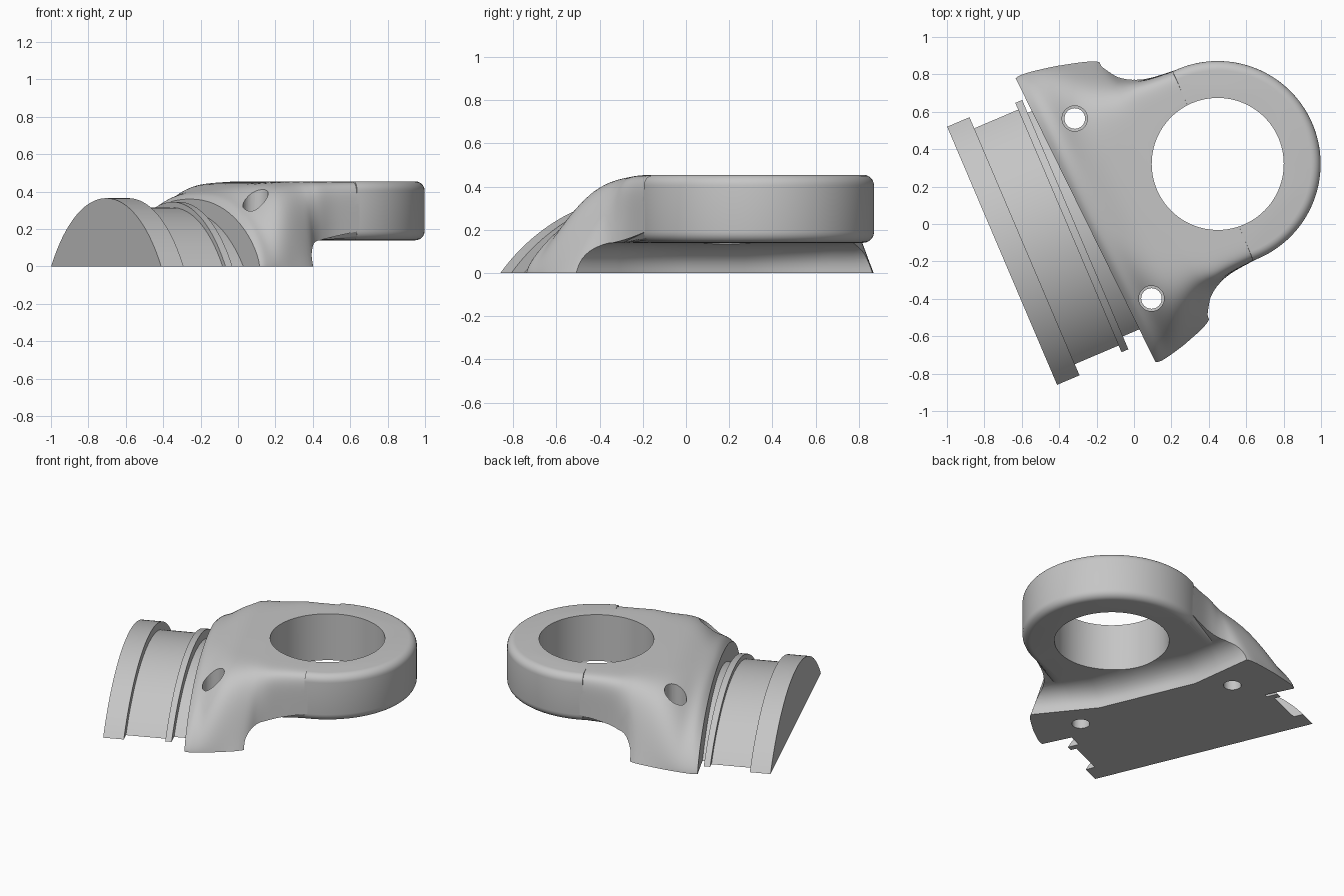
import bpy, bmesh, math
from mathutils import Vector

if "Cube" in bpy.data.objects:
    bpy.data.objects.remove(bpy.data.objects["Cube"], do_unlink=True)

grey = bpy.data.materials.new("plain grey")
grey.use_nodes = True
grey.diffuse_color = (0.56, 0.56, 0.56, 1)
grey.node_tree.nodes["Principled BSDF"].inputs["Base Color"].default_value = (0.56, 0.56, 0.56, 1)

AXIS_Z = -0.588          # height of the shared tube axis
BOSS_U = 1.253           # distance from flange face to ring centre


def place(u, v, z):
    """u runs along the tube axis, v across it."""
    return Vector((-0.705 + 0.92 * u - 0.392 * v, -0.17 + 0.392 * u + 0.92 * v, z))


def loft(name, rings):
    """Closed skin through rings of (u, v, z) points, capped at both ends."""
    bm = bmesh.new()
    rows = [[bm.verts.new(place(*p)) for p in ring] for ring in rings]
    n = len(rows[0])
    for a, b in zip(rows, rows[1:]):
        for i in range(n):
            j = (i + 1) % n
            bm.faces.new((a[i], a[j], b[j], b[i]))
    bm.faces.new(rows[0][::-1])
    bm.faces.new(rows[-1])
    bmesh.ops.recalc_face_normals(bm, faces=bm.faces)
    mesh = bpy.data.meshes.new(name)
    bm.to_mesh(mesh)
    bm.free()
    mesh.materials.append(grey)
    obj = bpy.data.objects.new(name, mesh)
    bpy.context.collection.objects.link(obj)
    return obj


def lathe(name, u, v, outline, steps=96, sweep=math.tau):
    """Vertical turned solid from (radius, z) points, centred on the +u direction."""
    count = steps if sweep == math.tau else steps + 1
    angles = [sweep * (k / steps - 0.5) for k in range(count)]
    return loft(name, [[(u + r * math.cos(a), v + r * math.sin(a), z) for a in angles]
                       for r, z in outline])


def arc_segment(name, u0, u1, radius, steps=64):
    """Slice of a cylinder about the tube axis, kept above the ground."""
    half = math.acos(-AXIS_Z / radius)
    ring = [(radius * math.sin(a), AXIS_Z + radius * math.cos(a))
            for a in (half * (2 * k / steps - 1) for k in range(steps + 1))]
    return loft(name, [[(u, v, max(z, 0)) for v, z in ring] for u in (u0, u1)])


def combine(target, tool, operation):
    mod = target.modifiers.new(operation.lower(), "BOOLEAN")
    mod.operation, mod.object, mod.solver = operation, tool, "EXACT"
    bpy.context.view_layer.objects.active = target
    bpy.ops.object.modifier_apply(modifier=mod.name)
    bpy.data.objects.remove(tool, do_unlink=True)


def smooth_path(keys, steps=5):
    """Catmull-Rom interpolation of section settings."""
    pts = [keys[0]] + keys + [keys[-1]]
    out = []
    for a, b, c, d in zip(pts, pts[1:], pts[2:], pts[3:]):
        for k in range(steps):
            t = k / steps
            out.append([0.5 * (2 * q + (r - p) * t + (2 * p - 5 * q + 4 * r - s) * t * t
                               + (3 * q - p - 3 * r + s) * t ** 3)
                        for p, q, r, s in zip(a, b, c, d)])
    return out + [keys[-1]]


# Tube end: flange, neck, thin rib and groove
parts = [arc_segment("end_flange", 0, 0.13, 0.953),
         arc_segment("neck", 0.13, 0.385, 0.903),
         arc_segment("rib", 0.385, 0.425, 0.933),
         arc_segment("groove", 0.425, 0.54, 0.876)]

# Saddle: arched section that narrows and squares up toward the ring
# keys: u, foot half width, shoulder half width, height, side power, top power
keys = [[0.485, 0.845, 0.845, 0.36, 2.2, 1.45],
        [0.52, 0.85, 0.84, 0.388, 2.4, 1.45],
        [0.60, 0.838, 0.81, 0.413, 3.1, 1.5],
        [0.72, 0.81, 0.73, 0.442, 6, 2],
        [0.875, 0.755, 0.625, 0.4535, 10, 3],
        [0.945, 0.665, 0.59, 0.4545, 13, 5],
        [1.01, 0.605, 0.575, 0.4545, 16, 8],
        [1.10, 0.568, 0.56, 0.4545, 18, 10],
        [BOSS_U, 0.549, 0.549, 0.4545, 22, 11]]


def arch(u, foot, shoulder, h, p, q, steps=72):
    skew = 0.055 * max(0, 1 - (u - 0.485) / 0.38)
    ring = []
    for k in range(steps + 1):
        a = math.pi * k / steps
        c = math.cos(a)
        rise = 0 if k in (0, steps) else math.sin(a) ** (2 / q)
        width = shoulder + (foot - shoulder) * (1 - rise) ** 1.5
        v = math.copysign(width * abs(c) ** (2 / p), c)
        ring.append((u - skew * v, v, h * rise))
    return ring


body = loft("saddle_and_ring", [arch(*s) for s in smooth_path(keys)])


# Undercut beneath the ring, with a rounded inner corner and rounded outer rim
def undercut(v):
    wall = 0.77 + max(abs(v) - 0.33, 0) * 0.28
    reach = 0.2 - 0.06 * min(abs(v) / 0.55, 1)
    out = min(max(abs(v) - 0.498, 0) / 0.05, 1)
    lift = 0.14 + 0.05 * (1 - math.sqrt(1 - out * out))
    fillet = [(wall + reach * (1 - math.cos(a)), v, 0.02 + 0.12 * math.sin(a))
              for a in (k * math.pi / 16 for k in range(9))]
    return [(wall, v, -0.1)] + fillet + [(1.24, v, lift), (2.2, v, lift), (2.2, v, -0.1)]


half = [0.15, 0.33, 0.498, 0.515, 0.53, 0.54, 0.548, 0.65, 1]
spans = [-v for v in reversed(half)] + half
combine(body, loft("undercut", [undercut(v) for v in spans]), "DIFFERENCE")

# Outer half of the ring with rounded rims, then its bore
r, e = 0.55, 0.05
quarter = [k * math.pi / 12 for k in range(7)]
rim = [(r - e + e * math.sin(a), 0.14 + e - e * math.cos(a)) for a in quarter]
rim += [(r - e + e * math.cos(a), 0.455 - e + e * math.sin(a)) for a in quarter]
combine(body, lathe("ring", BOSS_U, 0, rim, sweep=math.radians(186)), "UNION")
combine(body, lathe("bore", BOSS_U, 0, [(0.353, -0.2), (0.353, 0.7)]), "DIFFERENCE")

# Stepped screw holes in both feet
for side in (-1, 1):
    outline = [(0.055, -0.2), (0.055, 0.15), (0.068, 0.151), (0.068, 0.7)]
    combine(body, lathe("screw_hole", 0.645, side * 0.523, outline, 32), "DIFFERENCE")

# Shading
for obj in parts + [body]:
    bpy.ops.object.select_all(action="DESELECT")
    obj.select_set(True)
    bpy.context.view_layer.objects.active = obj
    bpy.ops.object.shade_smooth_by_angle(angle=math.radians(30))
